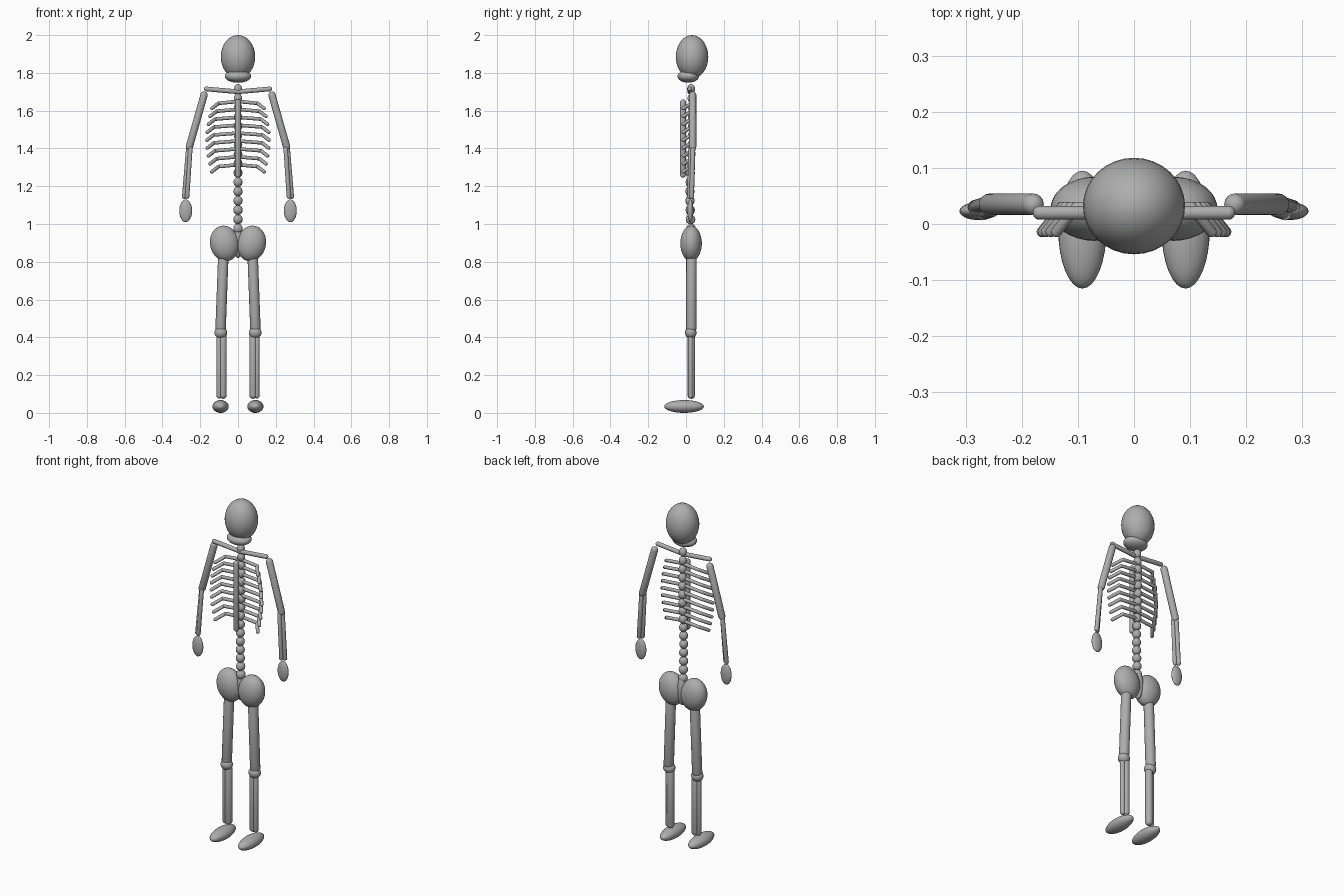
import bpy, bmesh, math
from mathutils import Vector, Matrix

cube = bpy.data.objects.get("Cube")
if cube:
    bpy.data.objects.remove(cube, do_unlink=True)

bone_grey = bpy.data.materials.new("bone grey")
bone_grey.use_nodes = True
GREY = (0.42, 0.42, 0.42, 1)
bone_grey.diffuse_color = GREY
bone_grey.node_tree.nodes["Principled BSDF"].inputs["Base Color"].default_value = GREY


def finish(name, bm):
    mesh = bpy.data.meshes.new(name)
    bm.to_mesh(mesh)
    bm.free()
    mesh.materials.append(bone_grey)
    for p in mesh.polygons:
        p.use_smooth = True
    ob = bpy.data.objects.new(name, mesh)
    bpy.context.collection.objects.link(ob)


def add_ball(bm, center, radii, tilt=0):
    m = (Matrix.Translation(center) @ Matrix.Rotation(tilt, 4, 'Y')
         @ Matrix.Diagonal((*radii, 1)))
    bmesh.ops.create_uvsphere(bm, u_segments=32, v_segments=16, radius=1, matrix=m)


def add_rod(bm, a, b, r, r_end=None):
    """Round-ended rod: a sphere split at its middle and stretched from a to b."""
    a, b = Vector(a), Vector(b)
    turn = (b - a).to_track_quat('Z', 'Y')
    verts = bmesh.ops.create_uvsphere(bm, u_segments=16, v_segments=11, radius=1)["verts"]
    for v in verts:
        end, size = (b, r_end or r) if v.co.z > 0 else (a, r)
        v.co = end + turn @ (v.co * size)


def ball(name, center, radii, tilt=0):
    bm = bmesh.new()
    add_ball(bm, center, radii, tilt)
    finish(name, bm)


def rod(name, *points, r=0.01):
    bm = bmesh.new()
    for a, b in zip(points, points[1:]):
        add_rod(bm, a, b, r)
    finish(name, bm)


# Head
ball("skull", (0, 0.032, 1.885), (0.091, 0.086, 0.115))
ball("jaw", (0, 0.012, 1.782), (0.07, 0.057, 0.034))

# Spine, tailbone and breastbone
bm = bmesh.new()
BEADS = 16
for i in range(BEADS):
    t = i / (BEADS - 1)
    r = 0.021 + 0.004 * t
    add_ball(bm, (0, 0.027 + 0.006 * math.sin(math.tau * t), 1.715 - 0.74 * t),
             (r, r, 0.026))
finish("spine", bm)
ball("tailbone", (0, 0.033, 0.905), (0.028, 0.03, 0.085))
rod("breastbone", (0, -0.016, 1.645), (0, -0.016, 1.26), r=0.015)

# Paired parts
for side, s in (("left", 1), ("right", -1)):
    # Rib cage, widest at the middle
    RIBS = 9
    for i in range(RIBS):
        t = i / (RIBS - 1)
        w = 0.138 + 0.026 * math.sin(math.pi * t)
        z = 1.612 - 0.335 * t
        rod(f"{side}_rib_{i + 1}", (0, 0.03, z + 0.037),
            (s * (w - 0.035), 0.03, z + 0.027), (s * w, -0.014, z), r=0.0095)

    # Shoulder and arm
    rod(f"{side}_collarbone", (0, 0.02, 1.70), (s * 0.168, 0.02, 1.715), r=0.0125)
    rod(f"{side}_upper_arm", (s * 0.18, 0.035, 1.682), (s * 0.257, 0.035, 1.41), r=0.0195)
    rod(f"{side}_inner_forearm", (s * 0.252, 0.024, 1.40), (s * 0.269, 0.018, 1.145), r=0.0115)
    rod(f"{side}_outer_forearm", (s * 0.263, 0.037, 1.40), (s * 0.284, 0.03, 1.145), r=0.0125)
    ball(f"{side}_hand", (s * 0.277, 0.023, 1.07), (0.034, 0.016, 0.06))

    # Hip and leg
    ball(f"{side}_hip", (s * 0.071, 0.027, 0.897), (0.077, 0.057, 0.095), s * 0.2)
    rod(f"{side}_thigh", (s * 0.077, 0.029, 0.85), (s * 0.092, 0.028, 0.45), r=0.028)
    ball(f"{side}_knee", (s * 0.091, 0.025, 0.425), (0.034, 0.031, 0.031))
    rod(f"{side}_shin", (s * 0.08, 0.028, 0.40), (s * 0.08, 0.028, 0.095), r=0.0205)
    rod(f"{side}_calf_bone", (s * 0.1, 0.024, 0.40), (s * 0.1, 0.024, 0.09), r=0.0135)
    ball(f"{side}_foot", (s * 0.092, -0.01, 0.034), (0.043, 0.105, 0.034))
